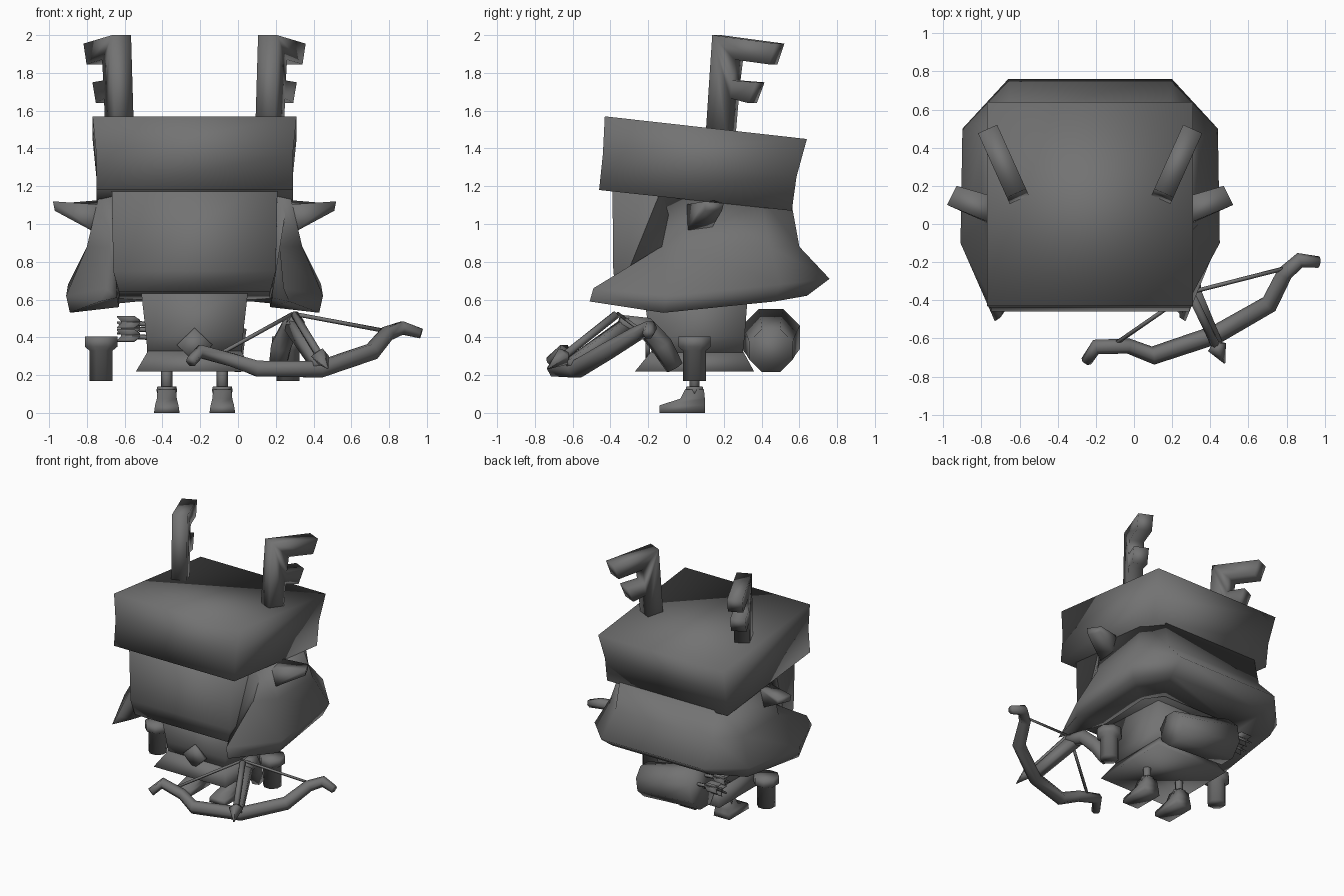
import bpy, math
from mathutils import Vector

cube = bpy.data.objects.get("Cube")
if cube:
    bpy.data.objects.remove(cube, do_unlink=True)

CX = -0.23  # centre line of the figure
grey = bpy.data.materials.new("plain_grey")
grey.use_nodes = True
COLOUR = (0.17, 0.17, 0.17, 1)
grey.diffuse_color = COLOUR
grey.node_tree.nodes["Principled BSDF"].inputs["Base Color"].default_value = COLOUR


def make(name, verts, faces):
    mesh = bpy.data.meshes.new(name)
    mesh.from_pydata([tuple(v) for v in verts], [], faces)
    mesh.materials.append(grey)
    obj = bpy.data.objects.new(name, mesh)
    bpy.context.collection.objects.link(obj)
    bpy.ops.object.select_all(action='DESELECT')
    bpy.context.view_layer.objects.active = obj
    obj.select_set(True)
    bpy.ops.object.mode_set(mode='EDIT')
    bpy.ops.mesh.select_all(action='SELECT')
    bpy.ops.mesh.normals_make_consistent(inside=False)
    bpy.ops.object.mode_set(mode='OBJECT')
    bpy.ops.object.shade_smooth()
    return obj


def loft(name, rings, closed=True, caps=True):
    """Skin a row of equal rings of points."""
    n = len(rings[0])
    verts = [p for ring in rings for p in ring]
    faces = []
    for r in range(len(rings) - 1):
        for i in range(n if closed else n - 1):
            j = (i + 1) % n
            faces.append((r * n + i, r * n + j, (r + 1) * n + j, (r + 1) * n + i))
    if caps:
        last = (len(rings) - 1) * n
        faces += [tuple(range(n)), tuple(range(last, last + n))]
    return make(name, verts, faces)


def rect(x, y0, y1, z0, z1=None, cx=CX):
    """Rectangle of half width x; z0 at the front and z1 at the back."""
    z1 = z0 if z1 is None else z1
    return [(cx - x, y0, z0), (cx + x, y0, z0), (cx + x, y1, z1), (cx - x, y1, z1)]


def tube(name, path, radii, sides=6, turn=0.0):
    """Sweep a polygon along a path, with one radius for each point."""
    pts = [Vector(p) for p in path]
    rings = []
    for i, p in enumerate(pts):
        d = (pts[min(i + 1, len(pts) - 1)] - pts[max(i - 1, 0)]).normalized()
        ref = Vector((0, 1, 0)) if abs(d.z) > 0.9 else Vector((0, 0, 1))
        u = d.cross(ref).normalized()
        v = u.cross(d)
        angles = [turn + math.tau * k / sides for k in range(sides)]
        rings.append([p + radii[i] * (u * math.cos(a) + v * math.sin(a)) for a in angles])
    return loft(name, rings)


# Head and hat
loft("head", [rect(0.40, -0.37, 0.45, 0.64, 0.6), rect(0.43, -0.385, 0.5, 0.75, 0.72),
              rect(0.44, -0.39, 0.52, 1.25, 1.15)])
loft("hat", [rect(0.52, -0.46, 0.56, 1.18, 1.07), rect(0.52, -0.44, 0.585, 1.37, 1.25),
             rect(0.54, -0.43, 0.64, 1.57, 1.45)])

# Flared hair wrapped round the sides and back of the head
columns = [
    [(0.44, -0.13, 1.18), (0.45, -0.13, 0.88), (0.47, -0.49, 0.66), (0.5, -0.51, 0.59), (0.41, -0.4, 0.61)],
    [(0.50, 0.0, 1.18), (0.57, 0.0, 0.88), (0.68, -0.1, 0.62), (0.66, -0.12, 0.53), (0.4, -0.1, 0.56)],
    [(0.50, 0.4, 1.14), (0.57, 0.44, 0.88), (0.67, 0.5, 0.68), (0.63, 0.47, 0.59), (0.4, 0.3, 0.58)],
    [(0.41, 0.56, 1.1), (0.42, 0.6, 0.88), (0.43, 0.76, 0.71), (0.42, 0.64, 0.62), (0.3, 0.42, 0.59)],
]
stations = [[(CX + x, y, z) for x, y, z in c] for c in columns]
stations += [[(CX - x, y, z) for x, y, z in c] for c in reversed(columns)]
loft("hair", stations)

for s, side in ((1, "left"), (-1, "right")):
    # Pointed ear
    base = [(0.48, -0.02, 0.93), (0.46, -0.02, 1.1), (0.46, 0.13, 1.13), (0.48, 0.12, 0.95)]
    tip = [(0.74, 0.1, 1.07), (0.75, 0.1, 1.12), (0.70, 0.2, 1.11), (0.70, 0.19, 1.07)]
    loft(side + "_ear", [[(CX + s * x, y, z) for x, y, z in ring] for ring in (base, tip)])

    # Two-pronged antler: flat outline turned outward and given thickness
    outline = [(0.0, 1.45), (0.04, 2.0), (0.41, 1.955), (0.37, 1.845), (0.17, 1.87), (0.155, 1.76),
               (0.295, 1.75), (0.25, 1.64), (0.145, 1.665), (0.125, 1.45)]
    along, across = Vector((s * 0.41, 0.91, 0)), Vector((s * 0.91, -0.41, 0))
    start = Vector((CX + s * 0.37, 0.125, 0))
    loft(side + "_antler", [[start + along * a + across * t + Vector((0, 0, z)) for a, z in outline]
                            for t in (-0.055, 0.055)])

    # Hanging sleeve with a wide rim
    x = CX + s * 0.495
    tube(side + "_sleeve", [(x, 0.045, z) for z in (0.17, 0.33, 0.35, 0.405)],
         [0.067, 0.067, 0.093, 0.093], 8, math.pi / 8)

    # Leg, cuff and boot
    x = CX + s * 0.147
    tube(side + "_leg", [(x, 0.045, 0.1), (x, 0.045, 0.27)], [0.03, 0.03], 6)
    tube(side + "_cuff", [(x, 0.045, z) for z in (0.1, 0.12, 0.14)], [0.05, 0.055, 0.05], 6)
    loft(side + "_boot", [rect(0.068, -0.14, 0.1, 0.0, cx=x), rect(0.062, -0.14, 0.1, 0.04, cx=x),
                          rect(0.053, -0.03, 0.1, 0.075, cx=x), rect(0.048, -0.005, 0.095, 0.125, cx=x)])

# Torso, skirt and diamond buckle
loft("torso", [rect(0.25, -0.18, 0.30, 0.31), rect(0.255, -0.19, 0.31, 0.4), rect(0.285, -0.23, 0.33, 0.66)])
loft("skirt", [rect(0.31, -0.27, 0.36, 0.22), rect(0.245, -0.18, 0.30, 0.33)])
diamond = [(-0.095, 0.36), (0, 0.27), (0.095, 0.36), (0, 0.45)]
loft("buckle", [[(CX + x, y, z) for x, z in diamond] for y in (-0.215, -0.19)])

# Quiver lying across the back, with fletched arrows
tube("quiver", [(0.03, 0.45, 0.33), (-0.2, 0.45, 0.36), (-0.46, 0.45, 0.4)],
     [0.125, 0.14, 0.165], 8, math.pi / 8)
for i, (y, z) in enumerate(((0.40, 0.48), (0.50, 0.45), (0.44, 0.41))):
    tube(f"arrow_{i + 1}_shaft", [(-0.35, y, z - 0.02), (-0.62, y, z)], [0.014, 0.014], 5)
    for k in range(2):
        a = math.pi / 4 + k * math.pi / 2
        dy, dz = 0.042 * math.cos(a), 0.042 * math.sin(a)
        vane = [(-0.52, 0.3), (-0.55, 1), (-0.64, 1), (-0.61, 0), (-0.64, -1), (-0.55, -1), (-0.52, -0.3)]
        loft(f"arrow_{i + 1}_vane_{k + 1}",
             [[(x, y + m * dy - t * dz, z + m * dz + t * dy) for x, m in vane] for t in (-0.15, 0.15)])

# Crossbow: limb, string, rail, bolt and bent stock
tube("bow_limb", [(-0.25, -0.72, 0.27), (-0.2, -0.645, 0.325), (-0.03, -0.64, 0.28), (0.1, -0.69, 0.235),
                  (0.43, -0.58, 0.23), (0.71, -0.42, 0.325), (0.79, -0.26, 0.42), (0.87, -0.19, 0.45),
                  (0.97, -0.2, 0.42)],
     [0.03, 0.04, 0.04, 0.048, 0.05, 0.048, 0.042, 0.04, 0.03], 6)
nock = (0.29, -0.36, 0.525)
for name, end in (("right_string", (-0.1, -0.63, 0.31)), ("left_string", (0.8, -0.23, 0.43))):
    tube(name, [end, nock], [0.011, 0.011], 4)
tube("rail", [(0.29, -0.3, 0.47), (0.43, -0.62, 0.25)], [0.055, 0.045], 4, math.pi / 4)
tube("bolt_shaft", [(0.30, -0.37, 0.52), (0.44, -0.66, 0.29)], [0.022, 0.022], 6)
tube("bolt_head", [(0.43, -0.63, 0.32), (0.435, -0.645, 0.3), (0.475, -0.73, 0.235)], [0.02, 0.052, 0.004], 4)
tube("stock", [(0.31, -0.35, 0.48), (0.28, -0.22, 0.46), (0.23, -0.13, 0.36), (0.21, -0.06, 0.24)],
     [0.045, 0.055, 0.06, 0.05], 6)
